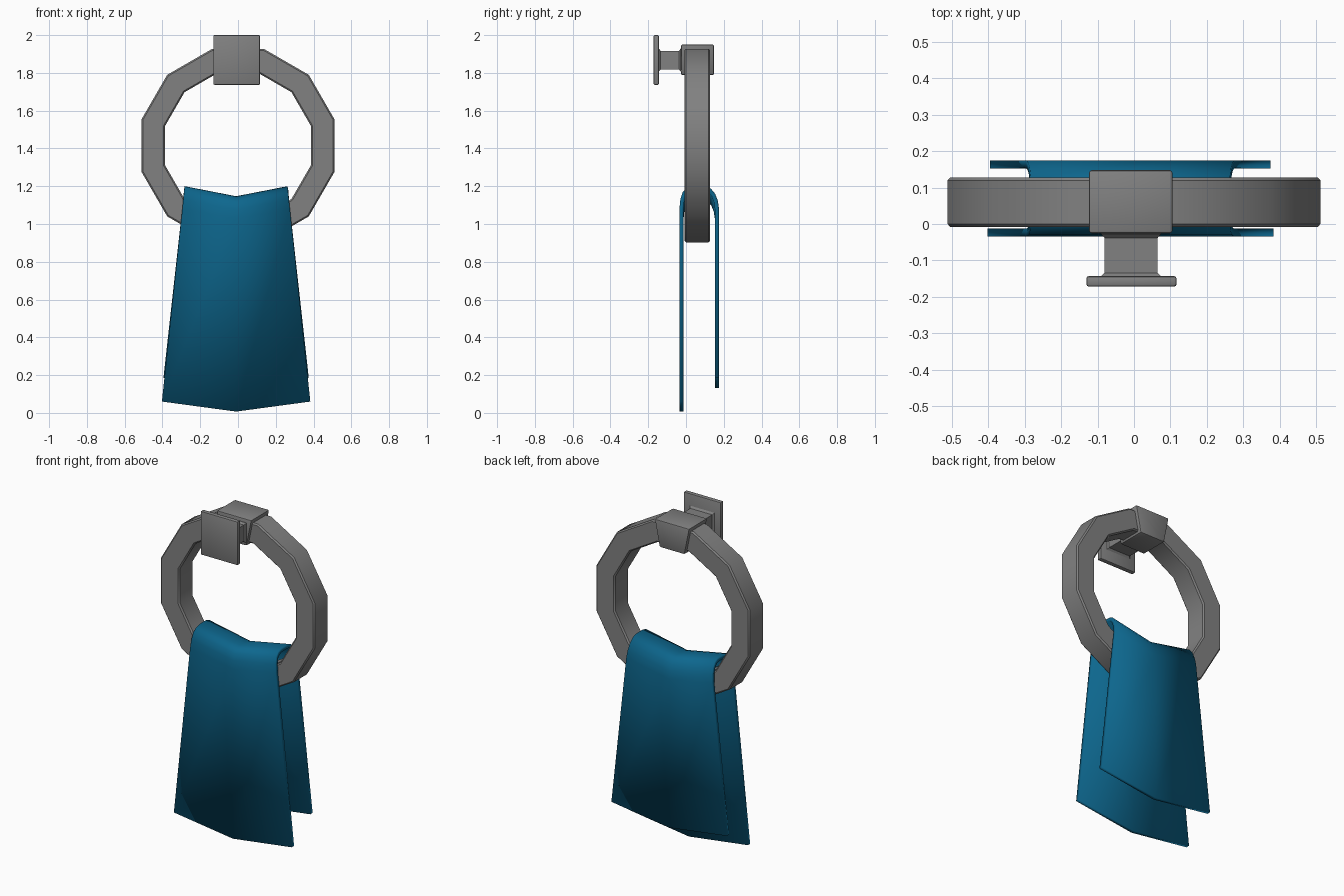
import bpy, bmesh, math

if "Cube" in bpy.data.objects:
    bpy.data.objects.remove(bpy.data.objects["Cube"])


def material(name, rgb):
    m = bpy.data.materials.new(name)
    m.diffuse_color = (*rgb, 1)
    m.use_nodes = True
    m.node_tree.nodes["Principled BSDF"].inputs["Base Color"].default_value = m.diffuse_color
    return m


METAL = material("grey metal", (0.22, 0.22, 0.22))
CLOTH = material("blue cloth", (0.004, 0.135, 0.27))


def finish(name, bm, mat, closed=True):
    if closed:
        bmesh.ops.recalc_face_normals(bm, faces=bm.faces)
    me = bpy.data.meshes.new(name)
    bm.to_mesh(me)
    bm.free()
    me.materials.append(mat)
    ob = bpy.data.objects.new(name, me)
    bpy.context.collection.objects.link(ob)
    bpy.ops.object.select_all(action='DESELECT')
    ob.select_set(True)
    bpy.context.view_layer.objects.active = ob
    bpy.ops.object.shade_smooth_by_angle(angle=math.radians(33))
    return ob


def box(name, x0, x1, y0, y1, z0, z1, bevel, taper=1.0):
    """Bevelled box; taper scales the x width of the bottom."""
    bm = bmesh.new()
    bmesh.ops.create_cube(bm, size=1)
    cx = (x0 + x1) / 2
    for v in bm.verts:
        k = taper if v.co.z < 0 else 1
        v.co = (cx + v.co.x * (x1 - x0) * k,
                (y0 + y1) / 2 + v.co.y * (y1 - y0),
                (z0 + z1) / 2 + v.co.z * (z1 - z0))
    bmesh.ops.bevel(bm, geom=bm.edges[:], offset=bevel, segments=2,
                    profile=0.5, affect='EDGES')
    return finish(name, bm, METAL)


# Twelve-sided ring with a lightly chamfered square section
bm = bmesh.new()
ri, ro, ya, yb, c = 0.40, 0.53, -0.008, 0.128, 0.008
section = [(ri + c, ya), (ro - c, ya), (ro, ya + c), (ro, yb - c),
           (ro - c, yb), (ri + c, yb), (ri, yb - c), (ri, ya + c)]
loops = []
for i in range(12):
    a = math.radians(15 + 30 * i)
    loops.append([bm.verts.new((r * math.cos(a), y, 1.415 + r * math.sin(a)))
                  for r, y in section])
for i in range(12):
    p, q = loops[i], loops[(i + 1) % 12]
    for j in range(8):
        k = (j + 1) % 8
        bm.faces.new((p[j], p[k], q[k], q[j]))
finish("ring", bm, METAL)

# Clamp block around the top of the ring and the mounting plate
box("clamp_block", -0.125, 0.107, -0.026, 0.148, 1.788, 1.95, 0.008, 0.72)
box("mount_plate", -0.131, 0.117, -0.172, -0.143, 1.737, 2.0, 0.007)

# Stem with small flares at both ends
bm = bmesh.new()
loops = []
for y, hx, hz in [(-0.148, 0.082, 0.060), (-0.143, 0.082, 0.060),
                  (-0.134, 0.073, 0.049), (-0.038, 0.073, 0.049),
                  (-0.028, 0.082, 0.060), (-0.020, 0.082, 0.060)]:
    loops.append([bm.verts.new((-0.008 + sx * hx, y, 1.868 + sz * hz))
                  for sx, sz in [(-1, -1), (1, -1), (1, 1), (-1, 1)]])
for p, q in zip(loops, loops[1:]):
    for j in range(4):
        k = (j + 1) % 4
        bm.faces.new((p[j], p[k], q[k], q[j]))
bm.faces.new(loops[0])
bm.faces.new(loops[-1])
finish("mount_stem", bm, METAL)

# Towel draped over the ring: side profile swept across three columns
profile = [(-0.035, 0.06), (-0.035, 1.08), (-0.030, 1.13), (-0.018, 1.168),
           (0.004, 1.190), (0.035, 1.199), (0.07, 1.20), (0.105, 1.199),
           (0.132, 1.187), (0.154, 1.160), (0.168, 1.125), (0.175, 1.08),
           (0.175, 0.185)]
bm = bmesh.new()
rows = []
for y, z in profile:
    w = 0.272 + (1.2 - z) * (0.106 if y < 0.07 else 0.111)
    rows.append([bm.verts.new((-0.01 + s * w, y, z - (0.053 if s == 0 else 0)))
                 for s in (-1, 0, 1)])
for p, q in zip(rows, rows[1:]):
    for j in range(2):
        bm.faces.new((p[j], p[j + 1], q[j + 1], q[j]))
towel = finish("towel", bm, CLOTH, closed=False)
mod = towel.modifiers.new("thickness", 'SOLIDIFY')
mod.thickness = 0.022
mod.offset = -1
